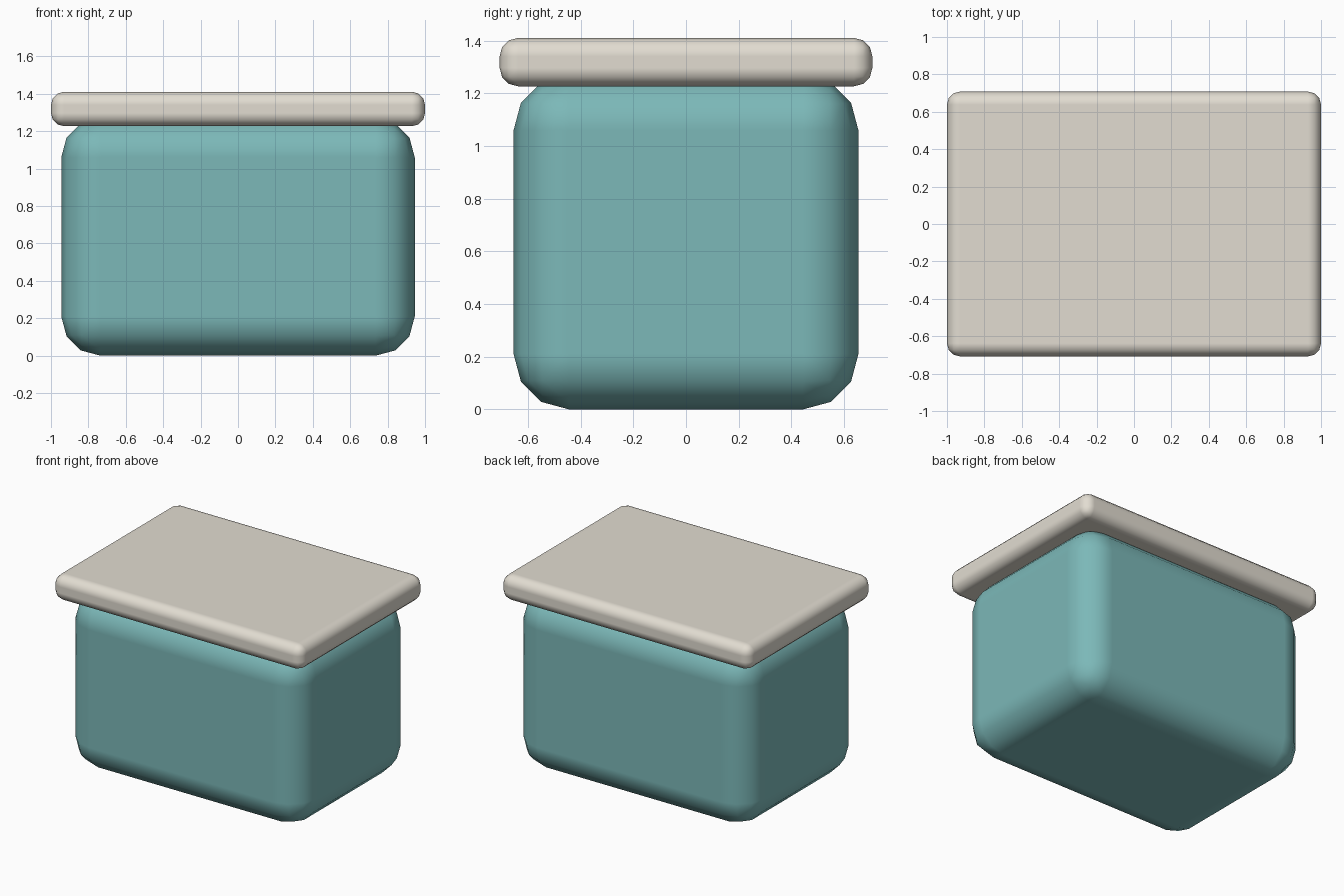
import bpy

if "Cube" in bpy.data.objects:
    bpy.data.objects.remove(bpy.data.objects["Cube"])


def rounded_box(name, size, z_min, radius, color):
    """Box standing on z_min with evenly rounded edges and corners."""
    bpy.ops.mesh.primitive_cube_add(size=1, location=(0, 0, z_min + size[2] / 2))
    ob = bpy.context.object
    ob.name = name
    ob.scale = size
    bpy.ops.object.transform_apply(location=False, rotation=False, scale=True)
    bpy.ops.object.shade_smooth()
    bevel = ob.modifiers.new("round_edges", 'BEVEL')
    bevel.width = radius
    bevel.segments = 3
    bevel.limit_method = 'NONE'
    bevel.harden_normals = True
    mat = bpy.data.materials.new(name + "_colour")
    mat.diffuse_color = color
    mat.use_nodes = True
    mat.node_tree.nodes["Principled BSDF"].inputs["Base Color"].default_value = mat.diffuse_color
    ob.data.materials.append(mat)
    return ob


# Teal container, its top tucked slightly into the lid
rounded_box("container_body", (1.89, 1.31, 1.27), 0.0, 0.21, (0.20, 0.48, 0.48, 1))

# Flat cream lid overhanging on all sides
rounded_box("lid", (2.0, 1.416, 0.184), 1.227, 0.07, (0.76, 0.72, 0.64, 1))
